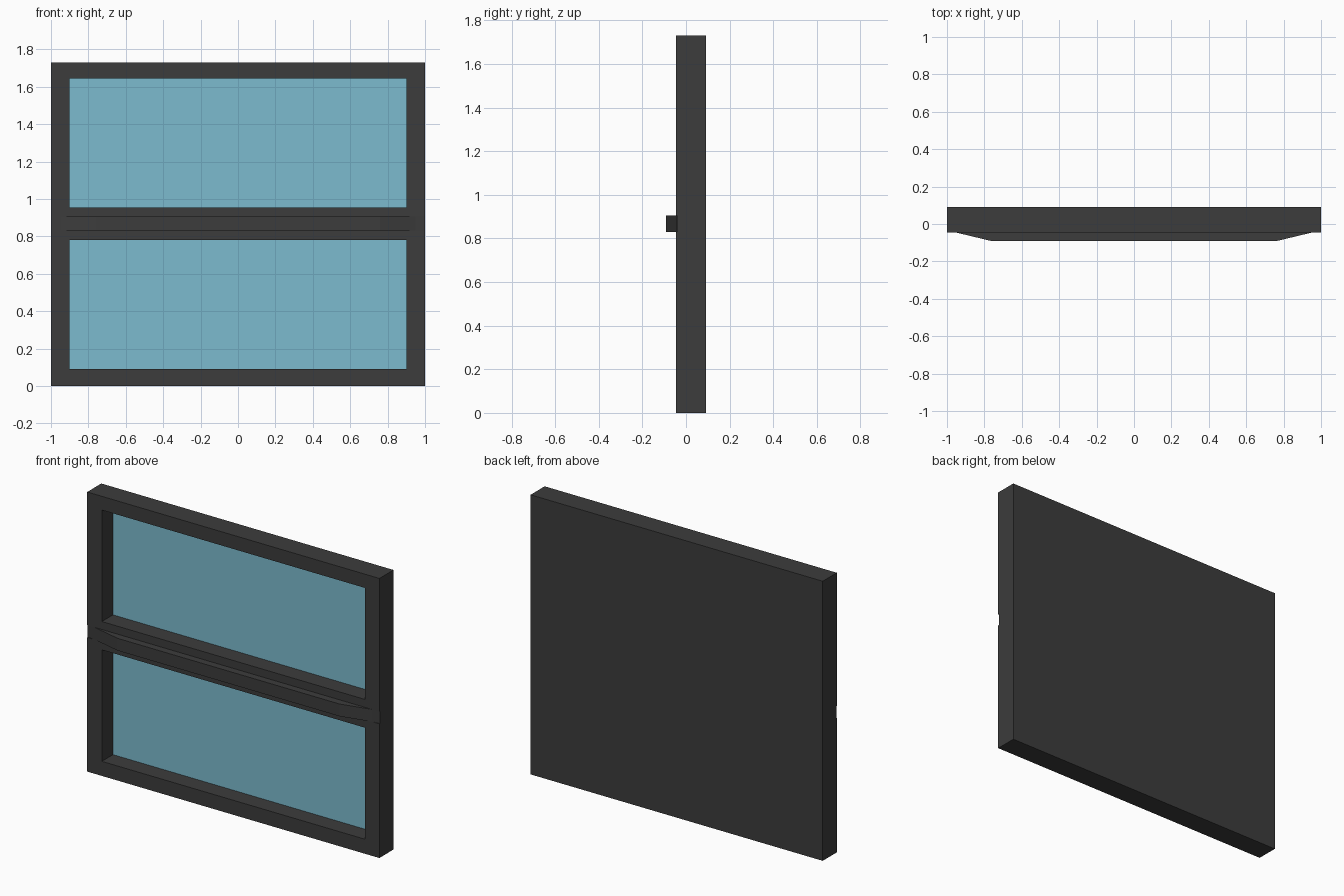
import bpy, bmesh

if "Cube" in bpy.data.objects:
    bpy.data.objects.remove(bpy.data.objects["Cube"])

FRONT, BACK, GLASS_Y = -0.046, 0.0915, 0.063
HEIGHT = 1.73
OPENINGS = [(0.09, 0.78), (0.955, 1.645)]
RAIL = (0.83, 0.906)


def material(name, rgb):
    m = bpy.data.materials.new(name)
    m.diffuse_color = (*rgb, 1)
    m.use_nodes = True
    m.node_tree.nodes["Principled BSDF"].inputs["Base Color"].default_value = m.diffuse_color
    return m


def prism(name, outline, z0, z1, mat=None):
    """Extrude an (x, y) outline from z0 to z1."""
    bm = bmesh.new()
    face = bm.faces.new([bm.verts.new((x, y, z0)) for x, y in outline])
    ext = bmesh.ops.extrude_face_region(bm, geom=[face])
    top = [v for v in ext["geom"] if isinstance(v, bmesh.types.BMVert)]
    bmesh.ops.translate(bm, verts=top, vec=(0, 0, z1 - z0))
    bmesh.ops.recalc_face_normals(bm, faces=bm.faces)
    me = bpy.data.meshes.new(name)
    bm.to_mesh(me)
    bm.free()
    ob = bpy.data.objects.new(name, me)
    bpy.context.collection.objects.link(ob)
    if mat:
        me.materials.append(mat)
    return ob


def rect(x0, x1, y0, y1):
    return [(x0, y0), (x1, y0), (x1, y1), (x0, y1)]


dark = material("dark_frame", (0.045, 0.045, 0.045))
blue = material("blue_glass", (0.2, 0.5, 0.62))

# Solid frame with a closed back
frame = prism("window_frame", rect(-1, 1, FRONT, BACK), 0, HEIGHT, dark)

# Cutters: two pane recesses and a shallow notch at each end of the rail
cutters = [prism("pane_cutter", rect(-0.9, 0.9, -0.2, GLASS_Y + 0.004), *z)
           for z in OPENINGS]
for s in (-1, 1):
    cutters.append(prism("notch_cutter",
                         [(s * 0.95, FRONT), (s * 1.01, -0.04),
                          (s * 1.01, -0.1), (s * 0.95, -0.1)], *RAIL))
for c in cutters:
    mod = frame.modifiers.new("cut", "BOOLEAN")
    mod.operation = "DIFFERENCE"
    mod.solver = "EXACT"
    mod.object = c

# Bake the cuts and drop the cutters
graph = bpy.context.evaluated_depsgraph_get()
baked = bpy.data.meshes.new_from_object(frame.evaluated_get(graph))
frame.modifiers.clear()
frame.data = baked
baked.materials.clear()
baked.materials.append(dark)
for p in baked.polygons:
    p.material_index = 0
for c in cutters:
    bpy.data.objects.remove(c)

# Glass panes seated in the recesses
for name, z in zip(("lower_pane", "upper_pane"), OPENINGS):
    prism(name, rect(-0.9, 0.9, GLASS_Y, GLASS_Y + 0.004), *z, blue)

# Pull bar with tapered ends across the middle rail
prism("pull_bar", [(-0.95, FRONT), (-0.76, -0.0915), (0.76, -0.0915),
                   (0.95, FRONT), (0.93, -0.04), (-0.93, -0.04)], *RAIL, dark)
